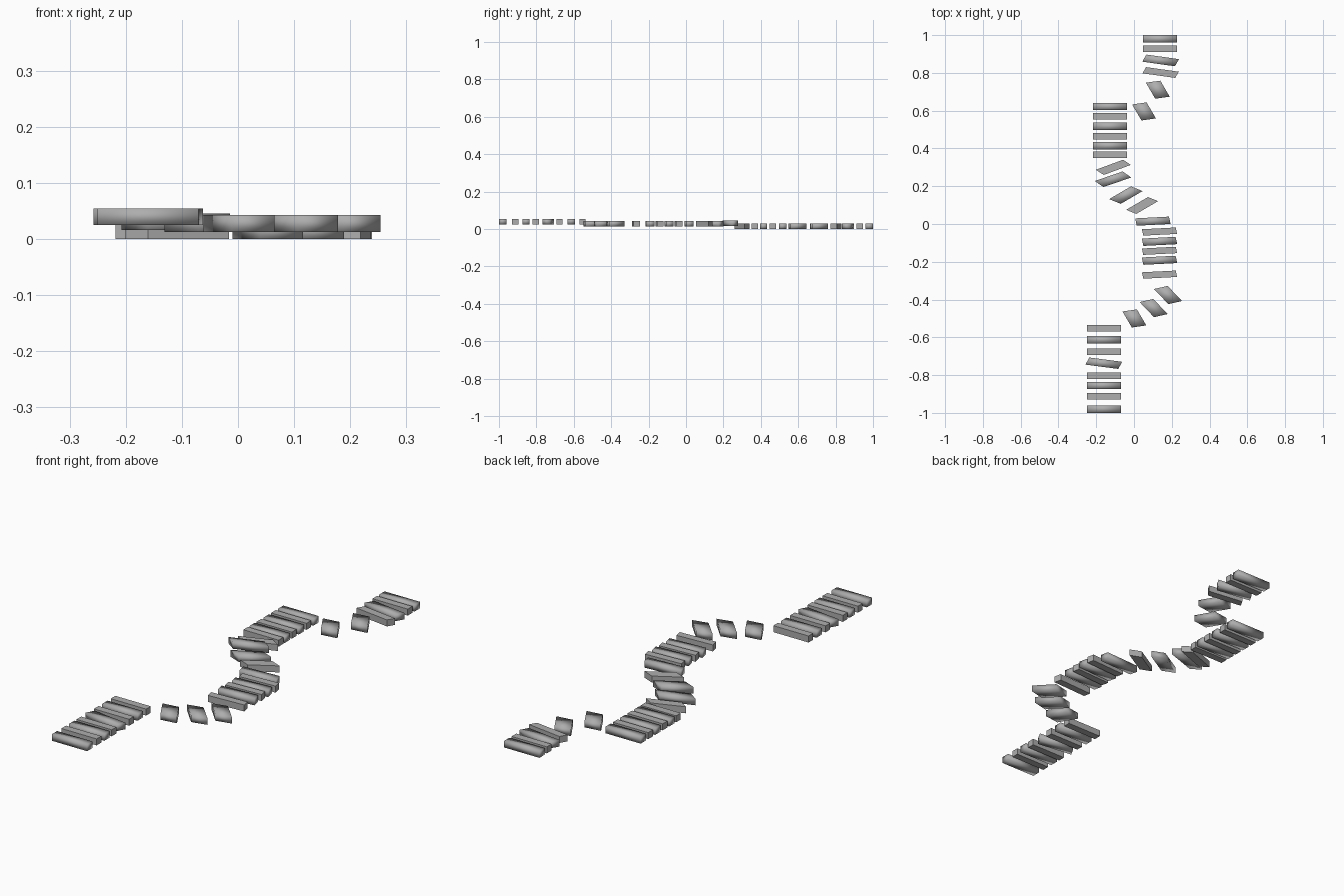
import bpy, bmesh
from math import radians, sin, cos
from mathutils import Matrix

if "Cube" in bpy.data.objects:
    bpy.data.objects.remove(bpy.data.objects["Cube"])

LENGTH, THICK, SQUASH = 0.18, 0.03, 0.49   # the whole path is squashed along its run

# dark weathered grey
grey = bpy.data.materials.new("dark_grey")
grey.diffuse_color = (0.42, 0.42, 0.42, 1)
grey.use_nodes = True
grey.node_tree.nodes["Principled BSDF"].inputs["Base Color"].default_value = grey.diffuse_color


def plank(name, x, y, z, angle, worn):
    """One box plank, turned and then squashed so turned planks become skewed."""
    width = 0.039 if worn else 0.034
    c, s = cos(radians(angle)), sin(radians(angle))
    m = Matrix(((LENGTH * c, -width / SQUASH * s, 0, 0),
                (LENGTH * SQUASH * s, width * c, 0, 0),
                (0, 0, THICK, 0),
                (0, 0, 0, 1)))
    bm = bmesh.new()
    bmesh.ops.create_cube(bm, size=1, matrix=m)
    for f in bm.faces:
        f.smooth = worn            # worn planks are softly shaded, the rest flat
    me = bpy.data.meshes.new(name)
    bm.to_mesh(me)
    bm.free()
    me.materials.append(grey)
    ob = bpy.data.objects.new(name, me)
    ob.location = (x, y, z)
    bpy.context.collection.objects.link(ob)


LOW, MID, HIGH = 0.015, 0.028, 0.040

# back platform
for i, (y, a) in enumerate([(0.98, 0), (0.928, 0), (0.866, -16), (0.802, -16)]):
    plank("back_plank", 0.138 if a == 0 else 0.141, y, LOW, a, i % 2 == 0)

# back stepping planks
plank("back_step", 0.126, 0.711, LOW, -74, True)
plank("back_step", 0.053, 0.596, LOW, -74, True)

# left platform
for i, y in enumerate([0.622, 0.57, 0.517, 0.464, 0.414, 0.367]):
    plank("left_plank", -0.128, y, LOW, 0, i % 2 == 0)

# turning planks crossing the centre
plank("turn_plank", -0.109, 0.300, LOW, 37, False)
plank("turn_plank", -0.111, 0.237, 0.031, 35, True)
plank("turn_plank", -0.043, 0.153, MID, 50, True)
plank("turn_plank", 0.043, 0.098, MID, 50, False)

# right platform
plank("right_plank", 0.100, 0.015, MID, 6, True)
for i, y in enumerate([-0.040, -0.092, -0.142, -0.192, -0.268]):
    plank("right_plank", 0.135, y, MID, 6, i % 2 == 1)

# front stepping planks
for x, y, a in [(0.18, -0.376, -65), (0.104, -0.445, -65), (0.002, -0.5, -74)]:
    plank("front_step", x, y, MID, a, True)

# front platform
for i, y in enumerate([-0.553, -0.613, -0.676, -0.737, -0.803, -0.855, -0.913, -0.98]):
    plank("front_plank", -0.16, y, HIGH, -15 if i == 3 else 0, i % 2 == 1)
